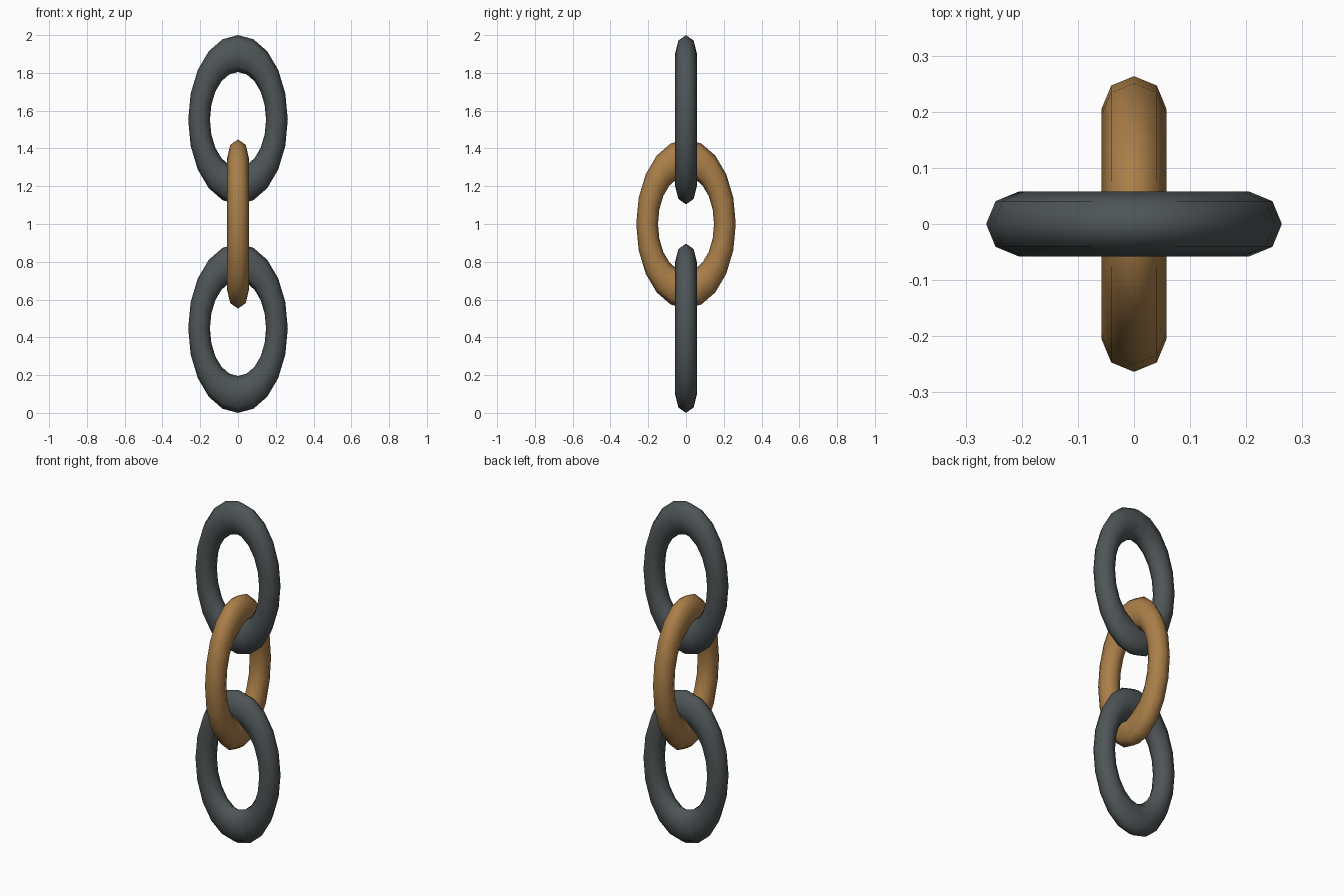
import bpy, math

if "Cube" in bpy.data.objects:
    bpy.data.objects.remove(bpy.data.objects["Cube"])

STRETCH = 1.7          # links are round rings stretched along z
MAJOR, MINOR = 0.206, 0.0575
HALF = (MAJOR + MINOR) * STRETCH


def material(name, colour):
    m = bpy.data.materials.new(name)
    m.diffuse_color = (*colour, 1)
    m.use_nodes = True
    m.node_tree.nodes["Principled BSDF"].inputs["Base Color"].default_value = m.diffuse_color
    return m


iron = material("dark_iron", (0.078, 0.091, 0.095))
bronze = material("bronze", (0.40, 0.21, 0.065))


def link(name, z, turn, mat):
    # upright oval ring, turned about the vertical axis
    bpy.ops.mesh.primitive_torus_add(major_segments=20, minor_segments=8,
                                     major_radius=MAJOR, minor_radius=MINOR)
    ob = bpy.context.object
    ob.name = name
    ob.rotation_euler = (math.pi / 2, 0, turn)
    bpy.ops.object.transform_apply(location=False, rotation=True, scale=False)
    ob.scale = (1, 1, STRETCH)
    bpy.ops.object.transform_apply(location=False, rotation=False, scale=True)
    ob.location = (0, 0, z)
    ob.data.materials.append(mat)
    bpy.ops.object.shade_smooth()


# three interlocked links, the middle one at a right angle
link("bottom_link", HALF, 0, iron)
link("middle_link", 1.0, math.pi / 2, bronze)
link("top_link", 2 - HALF, 0, iron)
